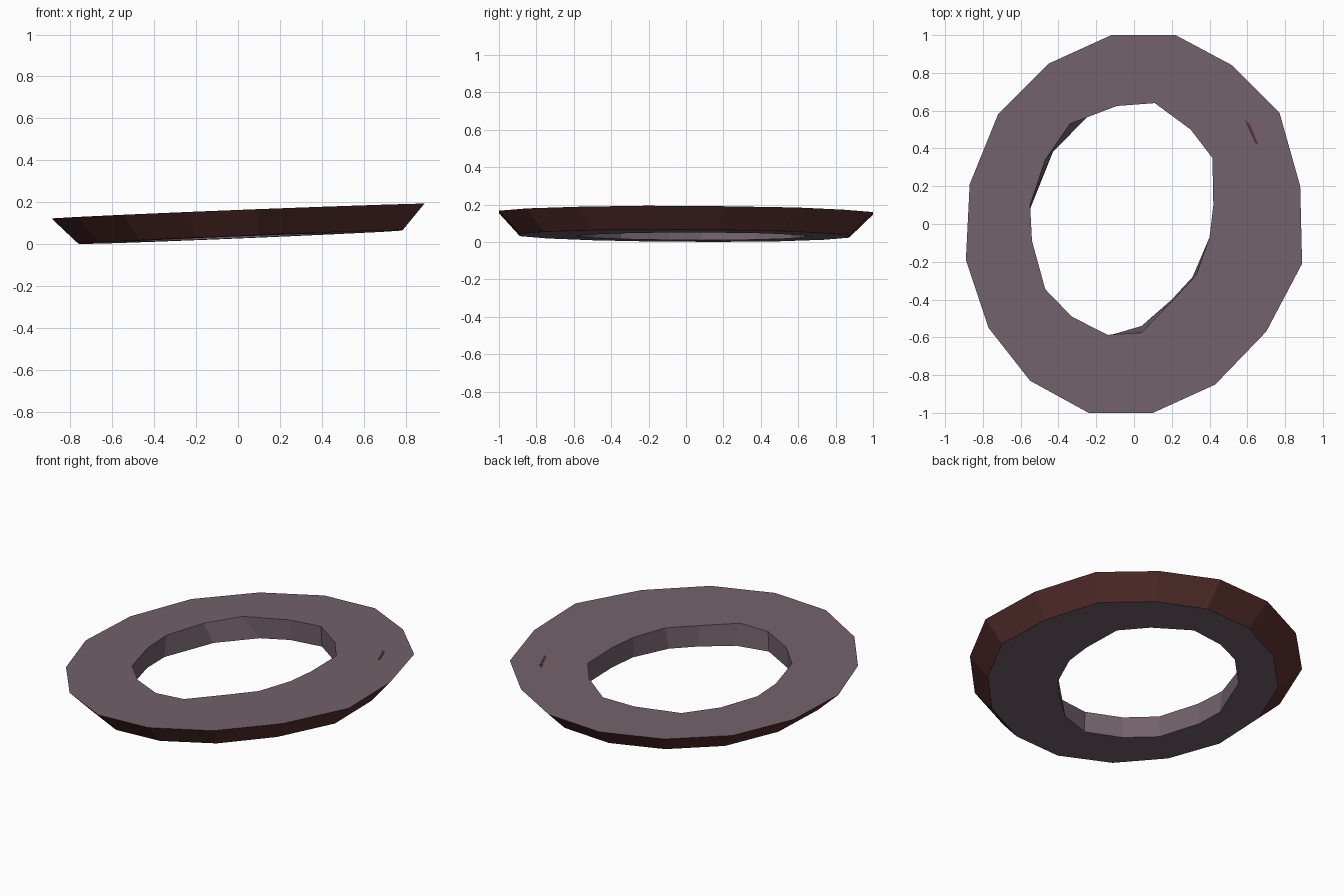
import bpy, bmesh

if "Cube" in bpy.data.objects:
    bpy.data.objects.remove(bpy.data.objects["Cube"])


def material(name, rgb):
    m = bpy.data.materials.new(name)
    m.diffuse_color = (*rgb, 1)
    m.use_nodes = True
    m.node_tree.nodes["Principled BSDF"].inputs["Base Color"].default_value = m.diffuse_color
    return m


stone = material("mauve grey", (0.171, 0.122, 0.147))
rust = material("dark red brown", (0.10, 0.03, 0.028))


# Tilted planes of the upper and lower faces
def top_z(x, y):
    return 0.157 + 0.04 * x - 0.006 * y


def low_z(x, y):
    return 0.033 + 0.042 * x - 0.007 * y


# Irregular 16-sided outlines, clockwise from the back
outer = [(-.12, 1), (.22, 1), (.52, .84), (.77, .59), (.88, .2), (.89, -.21),
         (.70, -.57), (.43, -.85), (.10, -1), (-.24, -1), (-.55, -.83),
         (-.77, -.55), (-.89, -.19), (-.87, .21), (-.72, .58), (-.45, .85)]
hole = [(-.09, .625), (.11, .64), (.30, .50), (.415, .35), (.42, .10),
        (.40, -.07), (.33, -.27), (.20, -.41), (.04, -.575), (-.14, -.587),
        (-.33, -.49), (-.47, -.345), (-.54, -.09), (-.55, .10), (-.47, .34),
        (-.34, .53)]
# The lower hole edge differs slightly on two sides
low_hole = [(x * 1.01, y * 1.01) for x, y in hole]
low_hole[6:9] = [(.31, -.28), (.20, -.40), (.04, -.54)]
low_hole[13:16] = [(-.55, .08), (-.43, .38), (-.25, .565)]
low_outer = [(x * .87 + .012, y * .88 - .008) for x, y in outer]


def finish(bm, name, mats):
    bmesh.ops.recalc_face_normals(bm, faces=bm.faces)
    me = bpy.data.meshes.new(name)
    bm.to_mesh(me)
    bm.free()
    for m in mats:
        me.materials.append(m)
    ob = bpy.data.objects.new(name, me)
    bpy.context.collection.objects.link(ob)
    return ob


# Ring: four loops bridged around the section, rust on the sloped rim
bm = bmesh.new()
loops = [[bm.verts.new((x, y, max(0, f(x, y)))) for x, y in pts]
         for pts, f in ((outer, top_z), (hole, top_z),
                        (low_hole, low_z), (low_outer, low_z))]
for k in range(4):
    a, b = loops[k], loops[(k + 1) % 4]
    for i in range(16):
        j = (i + 1) % 16
        f = bm.faces.new((a[i], a[j], b[j], b[i]))
        f.material_index = 1 if k == 3 else 0
finish(bm, "ring", [stone, rust])

# Small rust sliver showing on the upper face
bm = bmesh.new()
chip = [(.585, .552), (.615, .525), (.658, .42), (.64, .43)]
face = bm.faces.new([bm.verts.new((x, y, top_z(x, y) - .002)) for x, y in chip])
ext = bmesh.ops.extrude_face_region(bm, geom=[face])
for v in ext["geom"]:
    if isinstance(v, bmesh.types.BMVert):
        v.co.z += .004
finish(bm, "surface_chip", [rust])
